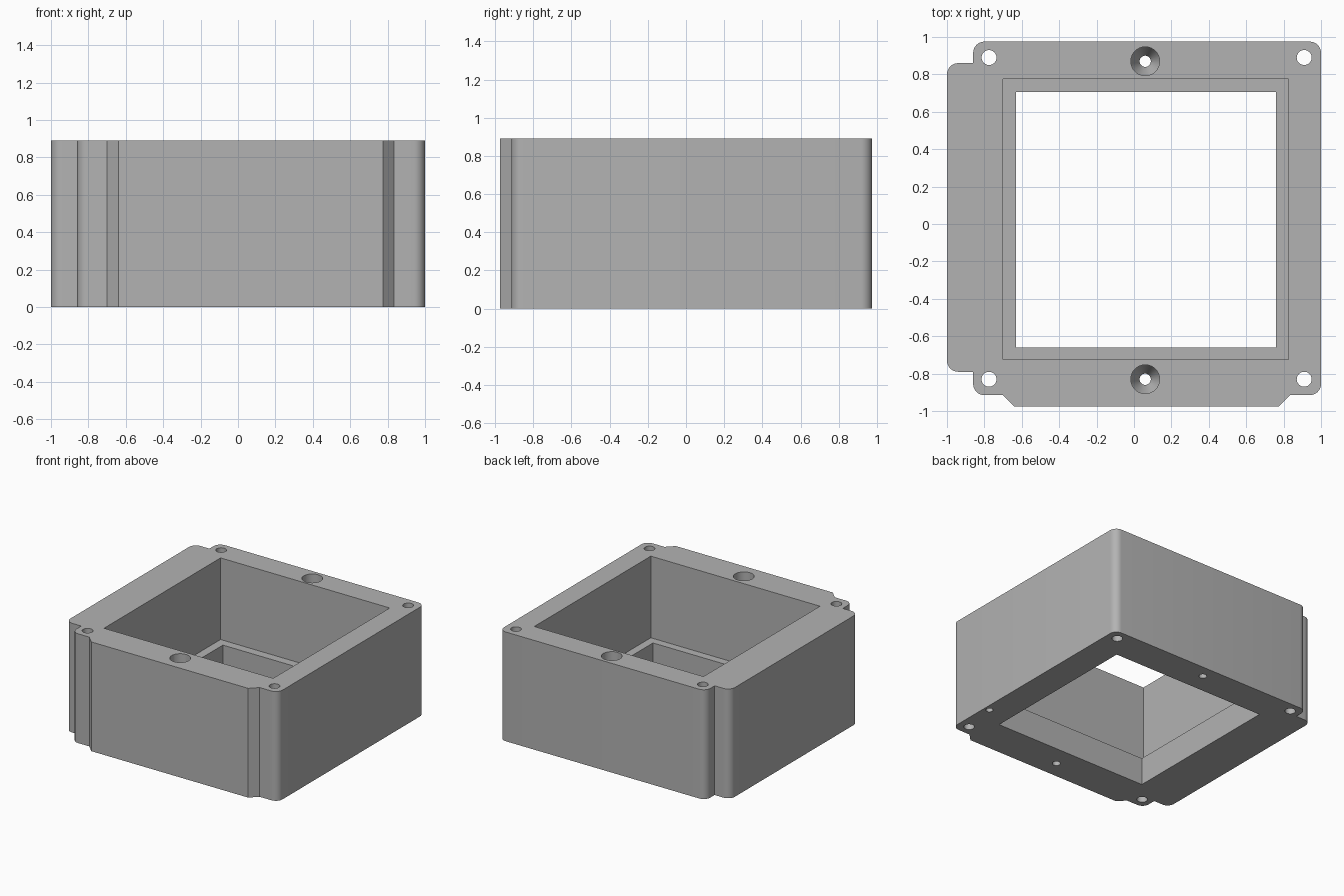
import bpy
import bmesh
from math import cos, sin, pi, radians
from mathutils import Vector

if "Cube" in bpy.data.objects:
    bpy.data.objects.remove(bpy.data.objects["Cube"], do_unlink=True)

HEIGHT = 0.89
LEDGE = 0.225
EPS = 0.05

grey = bpy.data.materials.new("plain grey")
grey.use_nodes = True
colour = (0.45, 0.45, 0.45, 1)
grey.diffuse_color = colour
grey.node_tree.nodes["Principled BSDF"].inputs["Base Color"].default_value = colour


def make_object(name, bm):
    bmesh.ops.recalc_face_normals(bm, faces=bm.faces)
    mesh = bpy.data.meshes.new(name)
    bm.to_mesh(mesh)
    bm.free()
    mesh.materials.append(grey)
    obj = bpy.data.objects.new(name, mesh)
    bpy.context.collection.objects.link(obj)
    return obj


def prism(name, outline, z0, z1):
    bm = bmesh.new()
    face = bm.faces.new([bm.verts.new((x, y, z0)) for x, y in outline])
    top = bmesh.ops.extrude_face_region(bm, geom=[face])["geom"]
    verts = [v for v in top if isinstance(v, bmesh.types.BMVert)]
    bmesh.ops.translate(bm, verts=verts, vec=(0, 0, z1 - z0))
    return make_object(name, bm)


def rectangle(x0, x1, y0, y1):
    return [(x0, y0), (x1, y0), (x1, y1), (x0, y1)]


def rounded(corners, steps=8):
    """Replace each right-angled corner (x, y, radius) by an arc."""
    points = []
    for i, (x, y, r) in enumerate(corners):
        here = Vector((x, y))
        if r == 0:
            points.append(here)
            continue
        before = (Vector(corners[i - 1][:2]) - here).normalized()
        after = (Vector(corners[(i + 1) % len(corners)][:2]) - here).normalized()
        centre = here + (before + after) * r
        for k in range(steps + 1):
            a = pi / 2 * k / steps
            points.append(centre - after * r * cos(a) - before * r * sin(a))
    return points


def turned(name, x, y, profile, sides=32):
    """Closed solid of revolution from (radius, z) rings."""
    bm = bmesh.new()
    rings = [[bm.verts.new((x + r * cos(2 * pi * k / sides), y + r * sin(2 * pi * k / sides), z))
              for k in range(sides)] for r, z in profile]
    for low, high in zip(rings, rings[1:]):
        for k in range(sides):
            n = (k + 1) % sides
            bm.faces.new((low[k], low[n], high[n], high[k]))
    bm.faces.new(rings[0])
    bm.faces.new(rings[-1])
    return make_object(name, bm)


# Outer block: side shoulder, front raised panel and rounded corners
R = 0.06
block = prism("housing_block", rounded([
    (1, 0.975, R), (-0.86, 0.975, R), (-0.86, 0.86, 0),
    (-1, 0.86, R), (-1, -0.79, R), (-0.86, -0.79, 0),
    (-0.86, -0.915, R), (-0.70, -0.915, 0), (-0.64, -0.975, 0),
    (0.775, -0.975, 0), (0.835, -0.915, 0), (1, -0.915, R)]), 0, HEIGHT)

# Stepped opening through the middle
cutters = [
    prism("upper_opening", rectangle(-0.70, 0.825, -0.725, 0.775), LEDGE, HEIGHT + EPS),
    prism("lower_opening", rectangle(-0.63, 0.76, -0.66, 0.705), -EPS, LEDGE + EPS),
]

# Corner through holes
for x in (-0.775, 0.91):
    for y in (-0.83, 0.89):
        cutters.append(turned("corner_hole", x, y, [(0.04, -EPS), (0.04, HEIGHT + EPS)]))

# Deep countersunk screw holes at front and back
for y in (-0.83, 0.87):
    cutters.append(turned("screw_hole", 0.06, y, [
        (0.03, -EPS), (0.03, 0.2), (0.077, 0.3), (0.077, HEIGHT + EPS)]))

# Small blind hole underneath
cutters.append(turned("blind_hole", 0.955, -0.54, [(0.027, -EPS), (0.027, 0.2)]))

# Cut everything out of the block, then drop the cutters
for cutter in cutters:
    cutter.hide_render = True
    mod = block.modifiers.new("cut", "BOOLEAN")
    mod.operation = "DIFFERENCE"
    mod.solver = "EXACT"
    mod.object = cutter

bpy.ops.object.select_all(action="DESELECT")
block.select_set(True)
bpy.context.view_layer.objects.active = block
for mod in list(block.modifiers):
    bpy.ops.object.modifier_apply(modifier=mod.name)
for cutter in cutters:
    bpy.data.objects.remove(cutter, do_unlink=True)

bpy.ops.object.shade_smooth_by_angle(angle=radians(25))
